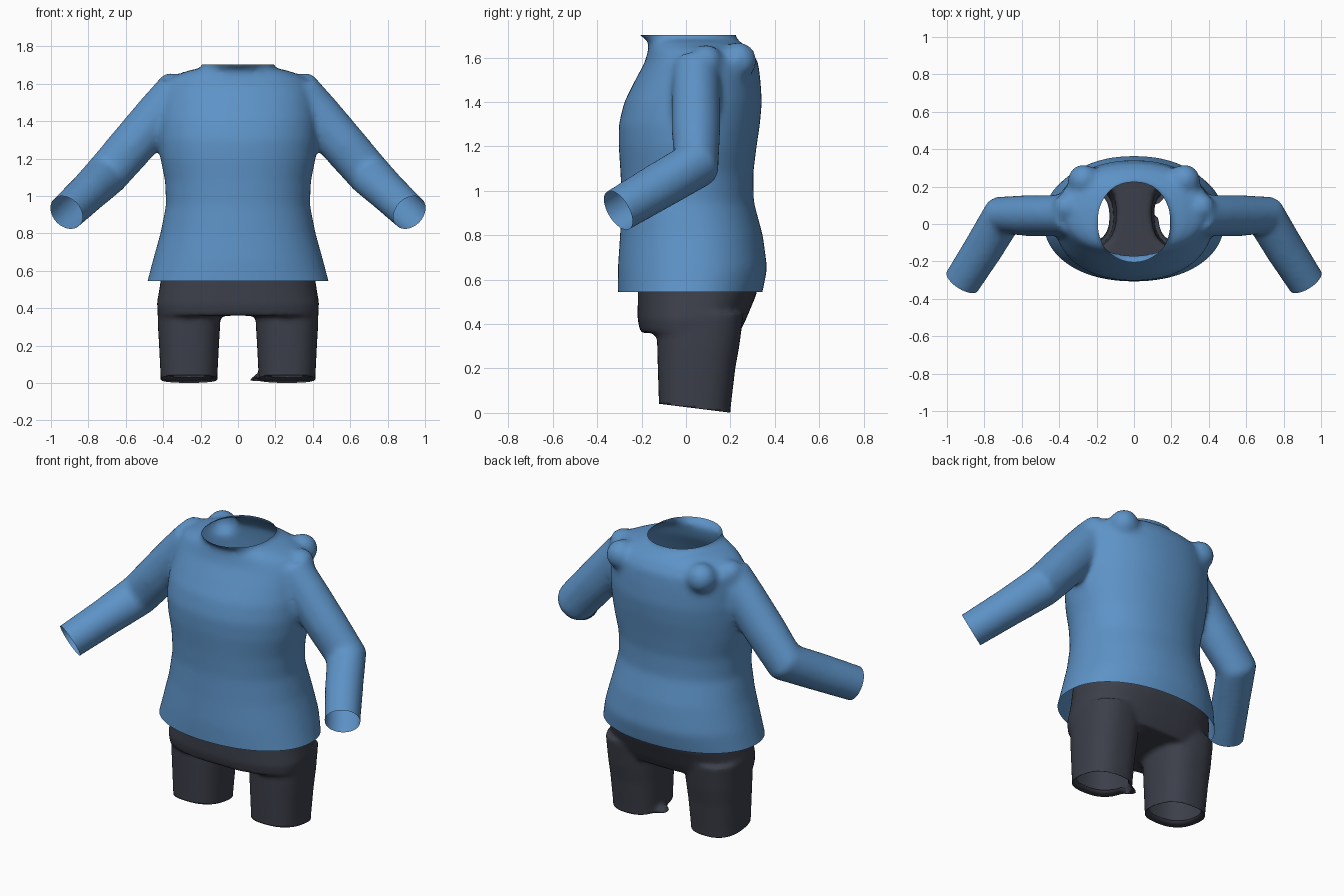
import bpy, bmesh, math
from mathutils import Vector, Matrix

cube = bpy.data.objects.get("Cube")
if cube:
    bpy.data.objects.remove(cube)


def material(name, rgb):
    m = bpy.data.materials.new(name)
    m.use_nodes = True
    m.diffuse_color = (*rgb, 1)
    m.node_tree.nodes["Principled BSDF"].inputs["Base Color"].default_value = (*rgb, 1)
    return m


def loft(bm, rings, power=2.0, sides=48):
    """Closed tube through rings of (centre, axis u, axis v)."""
    loops = []
    for c, u, v in rings:
        loop = []
        for i in range(sides):
            a = math.tau * i / sides
            ca, sa = math.cos(a), math.sin(a)
            p = c + u * math.copysign(abs(ca) ** (2 / power), ca) \
                  + v * math.copysign(abs(sa) ** (2 / power), sa)
            loop.append(bm.verts.new(p))
        loops.append(loop)
    for a, b in zip(loops, loops[1:]):
        for i in range(sides):
            j = (i + 1) % sides
            bm.faces.new((a[i], a[j], b[j], b[i]))
    bm.faces.new(loops[0][::-1])
    bm.faces.new(loops[-1])


def level_rings(profile, cx=0.0):
    """Horizontal rings from (height, half width, front, back)."""
    return [(Vector((cx, (f + b) / 2, z)), Vector((w, 0, 0)), Vector((0, (b - f) / 2, 0)))
            for z, w, f, b in profile]


def lump(bm, centre, radius):
    bmesh.ops.create_icosphere(bm, subdivisions=3, radius=radius,
                               matrix=Matrix.Translation(centre))


def cloth(name, bm, mat, voxel, smoothing, cuts):
    """Merge the closed volumes, soften them, then cut the openings."""
    bmesh.ops.recalc_face_normals(bm, faces=bm.faces)
    me = bpy.data.meshes.new(name)
    bm.to_mesh(me)
    bm.free()
    ob = bpy.data.objects.new(name, me)
    bpy.context.collection.objects.link(ob)
    bpy.context.view_layer.objects.active = ob
    remesh = ob.modifiers.new("merge", 'REMESH')
    remesh.mode = 'VOXEL'
    remesh.voxel_size = voxel
    soften = ob.modifiers.new("soften", 'SMOOTH')
    soften.factor = 0.5
    soften.iterations = smoothing
    for mod in ("merge", "soften"):
        bpy.ops.object.modifier_apply(modifier=mod)
    bm = bmesh.new()
    bm.from_mesh(ob.data)
    for point, normal in cuts:
        bmesh.ops.bisect_plane(bm, geom=bm.verts[:] + bm.edges[:] + bm.faces[:],
                               plane_co=point, plane_no=normal, clear_outer=True)
    for f in bm.faces:
        f.smooth = True
        f.material_index = 0
    bm.to_mesh(ob.data)
    bm.free()
    ob.data.materials.clear()
    ob.data.materials.append(mat)
    return ob


blue = material("shirt blue", (0.11, 0.29, 0.57))
charcoal = material("shorts charcoal", (0.045, 0.05, 0.068))

# Shirt body
shirt = bmesh.new()
loft(shirt, level_rings([
    (0.45, 0.51, -0.305, 0.32), (0.55, 0.483, -0.307, 0.346), (0.65, 0.457, -0.307, 0.366),
    (0.8, 0.415, -0.297, 0.346), (0.95, 0.385, -0.29, 0.305), (1.08, 0.39, -0.295, 0.303),
    (1.2, 0.415, -0.303, 0.318), (1.3, 0.425, -0.303, 0.333), (1.4, 0.425, -0.278, 0.342),
    (1.5, 0.415, -0.228, 0.335), (1.58, 0.405, -0.185, 0.325), (1.635, 0.36, -0.17, 0.29),
    (1.67, 0.27, -0.165, 0.245), (1.685, 0.195, -0.185, 0.225), (1.7, 0.188, -0.212, 0.222),
    (1.8, 0.19, -0.23, 0.225)]), 2.15, 64)

# Sleeves, bent at the elbow
wrist_cuts = []
for side in (1, -1):
    path = [Vector((side * x, y, z)) for x, y, z in
            ((0.32, 0.045, 1.552), (0.44, 0.045, 1.417), (0.57, 0.045, 1.267),
             (0.70, 0.045, 1.117), (0.805, -0.13, 1.016), (0.917, -0.305, 0.912))]
    path.append(path[-1] + (path[-1] - path[-2]) * 0.5)
    radii = [(0.11, 0.125), (0.11, 0.125), (0.11, 0.122), (0.112, 0.118),
             (0.106, 0.106), (0.1, 0.1), (0.1, 0.1)]
    rings = []
    for i, (p, (ru, rv)) in enumerate(zip(path, radii)):
        t = (path[min(i + 1, len(path) - 1)] - path[max(i - 1, 0)]).normalized()
        v = t.cross(Vector((0, 1, 0))).normalized()
        rings.append((p, v.cross(t) * ru, v * rv))
    loft(shirt, rings, 2.0, 32)
    wrist_cuts.append((path[-2], (path[-1] - path[-2]).normalized()))
    # Gathered cloth behind and on top of the shoulder
    lump(shirt, (side * 0.27, 0.235, 1.585), 0.085)
    lump(shirt, (side * 0.36, 0.09, 1.585), 0.075)

cloth("shirt", shirt, blue, 0.016, 12,
      [((0, 0, 1.702), (0, 0, 1)), ((0, 0, 0.545), (0, 0, -1))] + wrist_cuts)

# Shorts: hips with an overhanging front, and two legs
shorts = bmesh.new()
loft(shorts, level_rings([
    (0.36, 0.425, -0.205, 0.24), (0.42, 0.434, -0.218, 0.27), (0.54, 0.415, -0.217, 0.32),
    (0.65, 0.4, -0.215, 0.32), (0.8, 0.36, -0.21, 0.28), (0.9, 0.35, -0.2, 0.27)]), 2.5)
for side in (1, -1):
    loft(shorts, level_rings([
        (-0.1, 0.15, -0.12, 0.19), (0.04, 0.152, -0.122, 0.203), (0.2, 0.16, -0.127, 0.222),
        (0.3, 0.166, -0.13, 0.24), (0.45, 0.17, -0.13, 0.26)], side * 0.262), 2.5)
# Frayed inner corner of one leg
lump(shorts, (0.105, 0.08, 0.0), 0.045)

hem_normal = Vector((0, 0.125, 1)).normalized()
hem_point = Vector((0, 0, 0.026))
ob = cloth("shorts", shorts, charcoal, 0.014, 5,
           [((0, 0, 0.8), (0, 0, 1)), (hem_point, -hem_normal)])

# Turned-in leg hems
bm = bmesh.new()
bm.from_mesh(ob.data)
hem = [e for e in bm.edges if e.is_boundary and e.verts[0].co.z < 0.2]
new = bmesh.ops.extrude_edge_only(bm, edges=hem)["geom"]
for v in new:
    if isinstance(v, bmesh.types.BMVert):
        c = Vector((math.copysign(0.262, v.co.x), 0.04, v.co.z))
        v.co = c + (v.co - c) * 0.86 + Vector((0, 0, 0.03))
for f in bm.faces:
    f.smooth = True
bm.to_mesh(ob.data)
bm.free()
